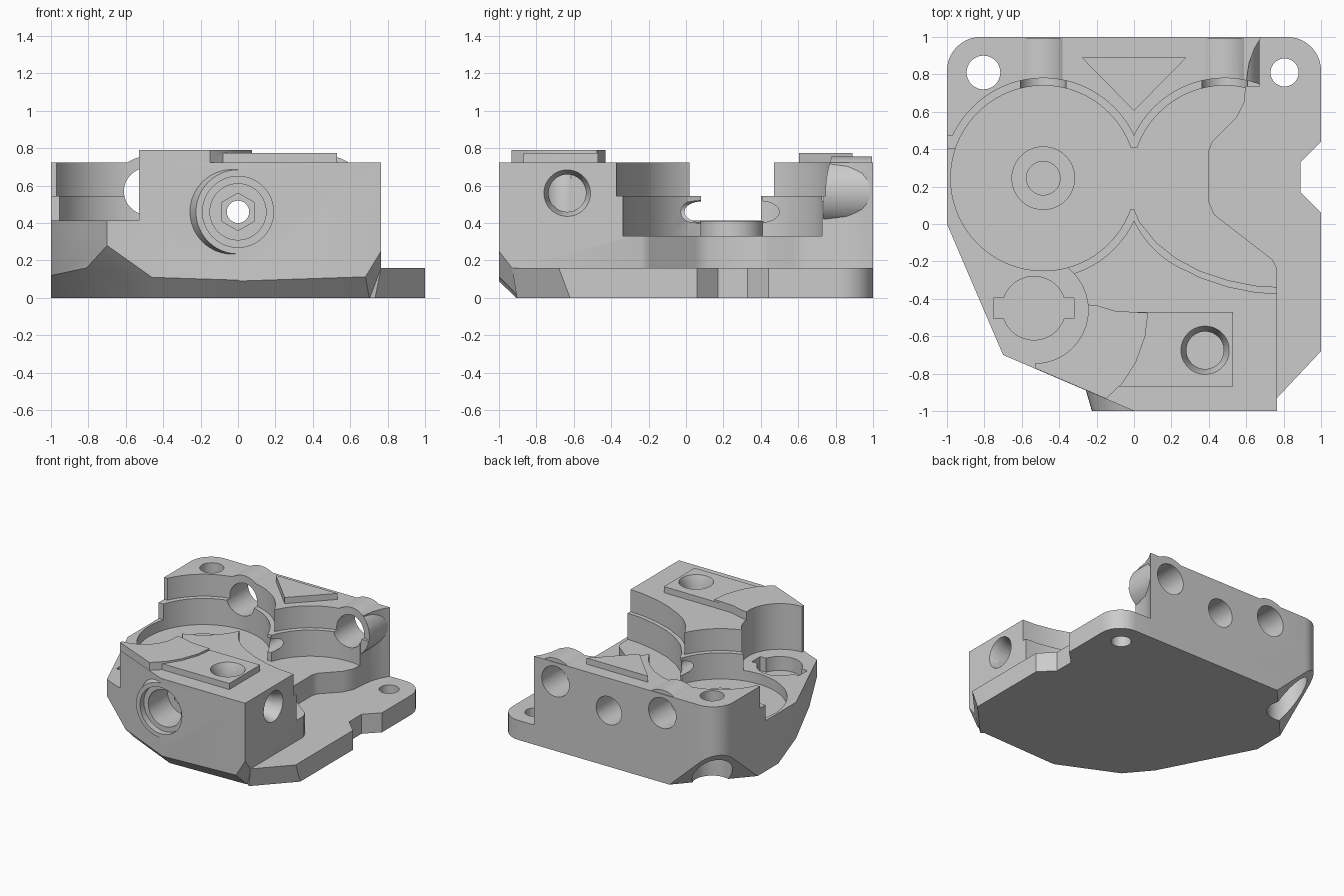
import bpy, bmesh
from math import cos, sin, radians
from mathutils import Vector, Matrix

if "Cube" in bpy.data.objects:
    bpy.data.objects.remove(bpy.data.objects["Cube"])

grey = bpy.data.materials.new("plain grey")
grey.use_nodes = True
COLOUR = (0.6, 0.6, 0.6, 1)
grey.diffuse_color = COLOUR
grey.node_tree.nodes["Principled BSDF"].inputs["Base Color"].default_value = COLOUR


def make(name, bm):
    bmesh.ops.recalc_face_normals(bm, faces=bm.faces)
    mesh = bpy.data.meshes.new(name)
    bm.to_mesh(mesh)
    bm.free()
    mesh.materials.append(grey)
    ob = bpy.data.objects.new(name, mesh)
    bpy.context.collection.objects.link(ob)
    return ob


def prism(name, pts, z0, z1, slopes=()):
    bm = bmesh.new()
    face = bm.faces.new([bm.verts.new((x, y, z0)) for x, y in pts])
    top = bmesh.ops.extrude_face_region(bm, geom=[face])["geom"]
    bmesh.ops.translate(bm, vec=(0, 0, z1 - z0),
                        verts=[v for v in top if isinstance(v, bmesh.types.BMVert)])
    # slice off everything beyond each sloping plane, given by three points
    for a, b, c in slopes:
        a, b, c = Vector(a), Vector(b), Vector(c)
        n = (b - a).cross(c - a).normalized()
        if n.dot(Vector((0, 0, 0.35)) - a) > 0:
            n = -n
        bmesh.ops.bisect_plane(bm, geom=bm.verts[:] + bm.edges[:] + bm.faces[:], dist=1e-5,
                               plane_co=a, plane_no=n, clear_outer=True)
        bmesh.ops.holes_fill(bm, edges=[e for e in bm.edges if e.is_boundary], sides=0)
    return make(name, bm)


def box(name, x0, x1, y0, y1, z0, z1):
    return prism(name, [(x0, y0), (x1, y0), (x1, y1), (x0, y1)], z0, z1)


def arc(cx, cy, r, a0, a1, n=10):
    steps = [radians(a0 + (a1 - a0) * i / n) for i in range(n + 1)]
    return [(cx + r * cos(a), cy + r * sin(a)) for a in steps]


def rod(name, start, end, r, sides=48, r2=None):
    start, end = Vector(start), Vector(end)
    axis = end - start
    bm = bmesh.new()
    turn = axis.to_track_quat("Z", "Y").to_matrix().to_4x4()
    bmesh.ops.create_cone(bm, cap_ends=True, segments=sides, radius1=r,
                          radius2=r if r2 is None else r2, depth=axis.length,
                          matrix=Matrix.Translation((start + end) / 2) @ turn)
    return make(name, bm)


def combine(tool, op):
    mod = body.modifiers.new(op, "BOOLEAN")
    mod.operation, mod.solver, mod.object = op, "EXACT", tool
    bpy.context.view_layer.objects.active = body
    bpy.ops.object.modifier_apply(modifier=mod.name)
    bpy.data.objects.remove(tool)


def add(tool):
    combine(tool, "UNION")


def cut(tool):
    combine(tool, "DIFFERENCE")


# tall housing with sloping cuts around its bottom edge
housing_slopes = [
    ((0, -1, 0.09), (0.6, -1, 0.11), (0, -0.91, 0)),
    ((0, -1, 0.095), (-0.46, -0.803, 0.11), (0.04, -0.92, 0)),
    ((-1, 0, 0.12), (-0.81, -0.443, 0.16), (-0.9, 0.04, 0)),
    ((-0.81, -0.443, 0.16), (-0.7, -0.7, 0.28), (-0.46, -0.803, 0.11)),
    ((0.68, -1, 0.11), (0.765, -1, 0.25), (0.765, -0.93, 0.16)),
    ((-0.55, 1, 0), (-1, 0.5, 0), (-0.95, 0.95, 0.33))]
body = prism("housing", [(-1, 0), (-0.7, -0.7), (0, -1), (0.765, -1), (0.765, -0.24),
             (0.74, -0.19), (0.43, 0.05), (0.4, 0.12), (0.4, 0.39), (0.42, 0.44),
             (0.55, 0.57), (0.59, 0.65), (0.6, 0.76), (0.615, 0.86), (0.645, 0.94),
             (0.68, 1)] + arc(-0.82, 0.82, 0.18, 90, 180), 0, 0.725, housing_slopes)
# base plate with a notch on one side
add(prism("plate", [(0.2, -0.8), (0.6, -0.8), (0.765, -0.93), (1, -0.68), (1, 0.06),
          (0.89, 0.17), (0.89, 0.33), (1, 0.44)] + arc(0.82, 0.82, 0.18, 0, 90) + [(0.2, 1)],
          0, 0.16, [((1, -0.68, 0.16), (0.765, -0.93, 0.16), (1, -0.62, 0))]))

# bosses around the horizontal bores, and the front boss
for x in (-0.485, 0.485):
    add(rod("bore_boss", (x, 0.735, 0.57), (x, 0.995, 0.57), 0.187))
add(rod("front_boss", (0, -1, 0.46), (0, -0.88, 0.46), 0.225, r2=0.26))
add(rod("front_boss_root", (0, -0.88, 0.46), (0, -0.6, 0.46), 0.26))
# raised pads
add(prism("triangle_pad", [(-0.28, 0.89), (0.0, 0.605), (0.28, 0.89)], 0.6, 0.775))
add(box("bolt_pad", -0.08, 0.53, -0.87, -0.47, 0.6, 0.775))
add(prism("corner_pad", [(-0.5, -0.42), (-0.26, -0.43), (-0.2, -0.435), (-0.1, -0.465), (0.075, -0.475),
          (0.06, -0.6), (0.01, -0.74), (-0.06, -0.85), (-0.15, -0.934), (-0.6, -0.741)], 0.6, 0.79))

# two stepped round pockets, opening to the side
front_arc = [(0, 0.08), (0.03, 0.01), (0.12, -0.1), (0.22, -0.18), (0.35, -0.25),
             (0.5, -0.3), (0.65, -0.33), (0.9, -0.345)]
for r, z, drop in ((0.495, 0.33, 0), (0.535, 0.545, 0.035)):
    for x in (-0.485, 0.485):
        cut(rod("pocket", (x, 0.245, z), (x, 0.245, 1), r, 96))
    cut(prism("side_opening", [(x, y - drop) for x, y in front_arc]
              + [(0.9, 0.245), (0, 0.245)], z, 1.01))
cut(box("pocket_gap", -0.05, 0.05, 0.08, 0.41, 0.33, 1.02))
cut(box("wall_step", -1.1, -0.93, 0.2, 0.47, 0.545, 1.03))
# low ledge at the front corner
cut(box("ledge", -1.1, -0.53, -1.1, 0.4, 0.415, 1.04))
cut(rod("ledge_round", (-0.53, -0.46, 0.415), (-0.53, -0.46, 1.05), 0.285, 64))
cut(rod("ledge_bore", (-0.535, -0.45, 0.3), (-0.535, -0.45, 0.6), 0.17))
cut(box("ledge_slot", -0.75, -0.32, -0.505, -0.395, 0.3, 0.62))
# bearing seat in the pocket
add(rod("bearing_seat", (-0.485, 0.245, 0.2), (-0.485, 0.245, 0.41), 0.17))
cut(rod("seat_bore", (-0.485, 0.245, 0.22), (-0.485, 0.245, 0.6), 0.09))

# bores running front to back
for x in (-0.485, 0.485):
    cut(rod("back_bore", (x, 0.6, 0.57), (x, 1.1, 0.57), 0.125))
cut(rod("through_bore", (0, -1.1, 0.46), (0, 1.1, 0.46), 0.06, 24))
cut(rod("back_socket", (0, 0.72, 0.46), (0, 1.1, 0.46), 0.115))
for y, r, sides in ((-0.95, 0.19, 48), (-0.7, 0.15, 48), (-0.6, 0.1, 6)):
    cut(rod("front_socket", (0, -1.1, 0.46), (0, y, 0.46), r, sides))
# side and top bolt holes
cut(rod("side_mouth", (0.7, -0.635, 0.56), (0.78, -0.635, 0.56), 0.1, r2=0.13))
cut(rod("side_bore", (0.3, -0.635, 0.56), (0.9, -0.635, 0.56), 0.1))
cut(rod("top_mouth", (0.38, -0.675, 0.7), (0.38, -0.675, 0.79), 0.1, r2=0.135))
cut(rod("top_bore", (0.38, -0.675, 0.4), (0.38, -0.675, 0.9), 0.1))
# mounting holes through the back corners
cut(rod("left_mount", (-0.805, 0.81, -0.1), (-0.805, 0.81, 0.9), 0.09))
cut(rod("left_counterbore", (-0.805, 0.81, -0.1), (-0.805, 0.81, 0.35), 0.15))
cut(rod("right_mount", (0.805, 0.81, -0.1), (0.805, 0.81, 0.4), 0.075))

# smooth the round walls and keep the edges crisp
bpy.ops.object.select_all(action="DESELECT")
body.select_set(True)
bpy.context.view_layer.objects.active = body
bpy.ops.object.shade_smooth_by_angle(angle=radians(30))
